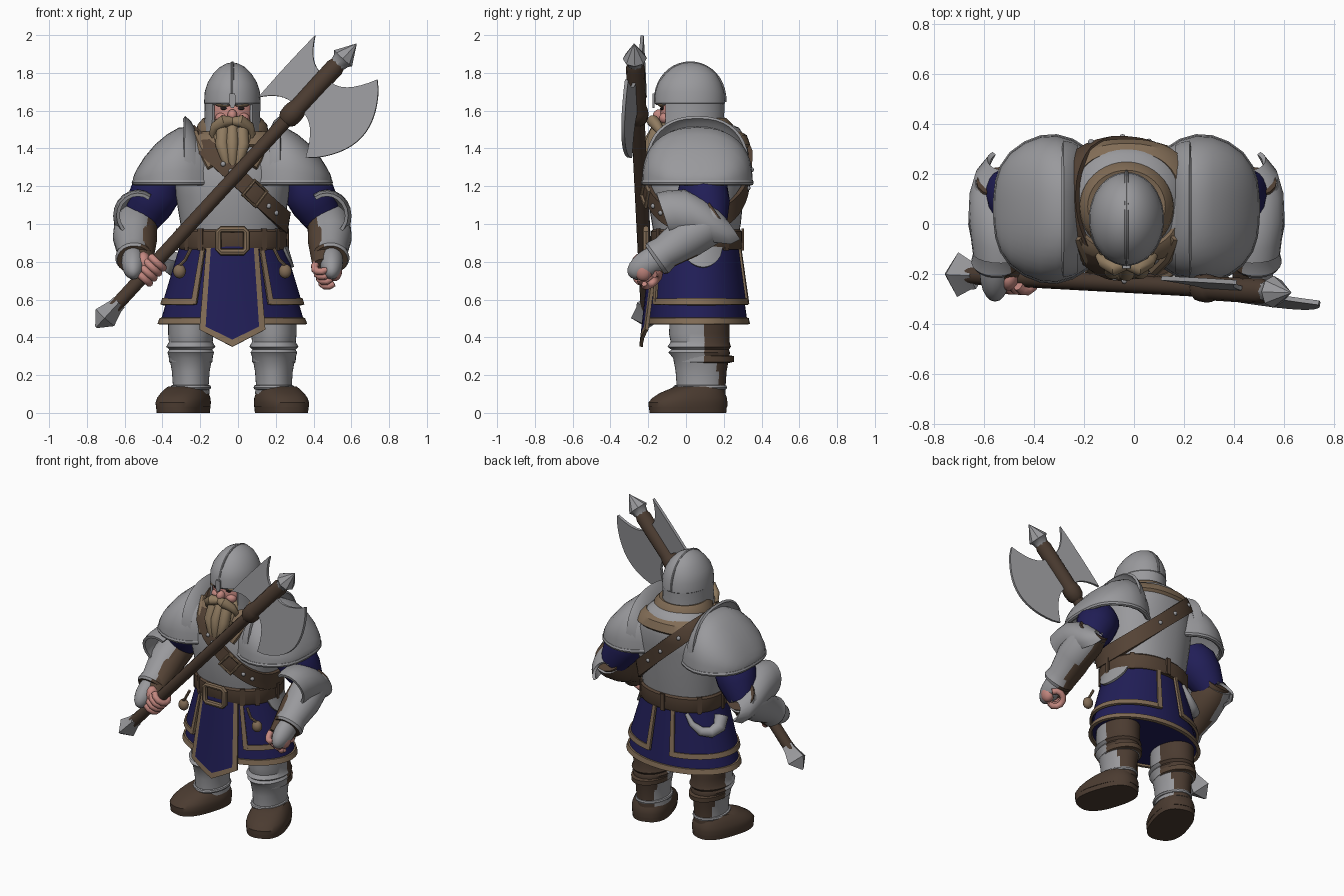
import bpy, bmesh
from math import sin, cos, pi, radians, copysign
from mathutils import Vector as V, Matrix
from mathutils.bvhtree import BVHTree

if "Cube" in bpy.data.objects:
    bpy.data.objects.remove(bpy.data.objects["Cube"])

CX = -0.03  # body centre line

def mat(name, r, g, b):
    m = bpy.data.materials.new(name)
    m.diffuse_color = (r, g, b, 1)
    m.use_nodes = True
    m.node_tree.nodes["Principled BSDF"].inputs["Base Color"].default_value = m.diffuse_color
    return m

STEEL = mat("steel grey", 0.32, 0.32, 0.335)
NAVY = mat("navy cloth", 0.015, 0.013, 0.095)
BROWN = mat("dark brown leather", 0.07, 0.044, 0.03)
BELT = mat("belt brown", 0.09, 0.056, 0.036)
TAN = mat("tan trim", 0.22, 0.15, 0.092)
HAIR = mat("beard blond", 0.28, 0.2, 0.118)
SKIN = mat("skin", 0.55, 0.245, 0.215)
DARK = mat("eye dark", 0.02, 0.015, 0.015)

def finish(name, bm, mats, rule=None):
    bmesh.ops.recalc_face_normals(bm, faces=bm.faces)
    mats = mats if isinstance(mats, list) else [mats]
    for f in bm.faces:
        if rule:
            f.material_index = rule(f.calc_center_median(), f.normal)
    me = bpy.data.meshes.new(name)
    bm.to_mesh(me)
    bm.free()
    for m in mats:
        me.materials.append(m)
    o = bpy.data.objects.new(name, me)
    bpy.context.collection.objects.link(o)
    return o

def grid(name, rows, mats, closed=True, caps=True, thick=0, rule=None, wrap=False):
    bm = bmesh.new()
    vs = [[bm.verts.new(p) for p in r] for r in rows]
    n = len(rows[0])
    for i in range(len(vs) - (0 if wrap else 1)):
        k = (i + 1) % len(vs)
        for j in range(n if closed else n - 1):
            bm.faces.new((vs[i][j], vs[i][(j + 1) % n], vs[k][(j + 1) % n], vs[k][j]))
    if closed and caps and not wrap:
        bm.faces.new(vs[0][::-1])
        bm.faces.new(vs[-1])
    o = finish(name, bm, mats, rule)
    if thick:
        m = o.modifiers.new("thickness", 'SOLIDIFY')
        m.thickness, m.offset = thick, 0
    return o

def ring(x, y, z, rx, ry, n=40, e=2.0, wave=0):
    out = []
    for i in range(n):
        a = 2 * pi * i / n
        c, s, w = cos(a), sin(a), 1 + wave * cos(10 * a)
        out.append(V((x + rx * w * copysign(abs(c) ** (2 / e), c), y + ry * w * copysign(abs(s) ** (2 / e), s), z)))
    return out

def loft(name, x, rows, mats, e=2.0, wave=0, rule=None, n=40):
    """rows: (z, y centre, x radius, y radius)"""
    return grid(name, [ring(x, cy, z, rx, ry, n, e, wave) for z, cy, rx, ry in rows], mats, rule=rule)

def sweep(name, pts, radii, mats, n=14, rule=None, wrap=False, ratio=1):
    pts = [V(p) for p in pts]
    radii = radii if isinstance(radii, list) else [radii] * len(pts)
    side, rows, N = None, [], len(pts)
    for i, p in enumerate(pts):
        a = pts[i - 1] if (i or wrap) else p
        b = pts[(i + 1) % N] if (i < N - 1 or wrap) else p
        t = (b - a).normalized()
        ref = side or (V((0, 1, 0)) if abs(t.y) < 0.9 else V((1, 0, 0)))
        side = (ref - t * ref.dot(t)).normalized()
        up = t.cross(side)
        rows.append([p + radii[i] * (side * ratio * cos(2 * pi * k / n) + up * sin(2 * pi * k / n)) for k in range(n)])
    return grid(name, rows, mats, rule=rule, wrap=wrap)

def ball(name, c, r, m, rx=0, seg=20):
    bm = bmesh.new()
    M = Matrix.Translation(c) @ Matrix.Rotation(radians(rx), 4, 'X') @ Matrix.Diagonal((*r, 1))
    bmesh.ops.create_uvsphere(bm, u_segments=seg, v_segments=seg // 2 + 2, radius=1, matrix=M)
    return finish(name, bm, m)

# torso cuirass, collar rings and neck
torso = loft("breastplate", CX, [(0.88, .055, .265, .215), (1.0, .055, .275, .235), (1.15, .05, .30, .255),
    (1.28, .06, .31, .26), (1.38, .08, .285, .25), (1.46, .10, .235, .215), (1.51, .11, .18, .17),
    (1.54, .10, .12, .11)], STEEL, e=2.2)
tree = BVHTree.FromPolygons([v.co for v in torso.data.vertices], [p.vertices for p in torso.data.polygons])
grid("collar_outer_band", [ring(CX, .09, z, rx, ry, 40, 2.4) for z, rx, ry in
     ((1.405, .268, .236), (1.42, .282, .25), (1.47, .25, .232), (1.49, .215, .198), (1.47, .2, .18))], TAN, caps=False)
grid("collar_inner_band", [ring(CX, .07, z, rx, ry, 40) for z, rx, ry in
     ((1.49, .19, .185), (1.525, .185, .178), (1.56, .155, .145), (1.55, .12, .11))], TAN, caps=False)
for s in (-1, 1):
    sweep("collar_front_strip", [(CX + s * .2, -.05, 1.48), (CX + s * .165, -.13, 1.40), (CX + s * .11, -.185, 1.30)], .024, TAN, 8)

# shoulder strap wrapped around the torso in a tilted plane
O, D, N = V((0.0, .055, 1.245)), V((.735, 0, -.675)), V((.675, 0, .735))
def strap_pt(a, w, off):
    d = D * cos(a) + V((0, -1, 0)) * sin(a)
    hit = tree.ray_cast(O + N * w, d)[0]
    return (hit or O + d * .3) + d * off
rows = [[strap_pt(2 * pi * i / 60, w, .016) for w in (-.047, -.023, 0, .023, .047)] for i in range(60)]
grid("shoulder_strap", rows, BELT, closed=False, wrap=True, thick=.022)
sweep("strap_buckle", [strap_pt(a, w, .035) for a, w in ((1.0, -.05), (1.3, -.05), (1.3, .05), (1.0, .05))], .011, TAN, 8, wrap=True)
for a in (.6, .8, 1.75, 1.95, 4.0, 4.5, 5.0):
    ball("strap_stud", strap_pt(a, 0, .026), (.014,) * 3, STEEL, seg=10)

# belt and buckle
loft("belt", CX, [(.865, .055, .28, .235), (.88, .055, .29, .243), (.96, .055, .288, .241), (.972, .055, .278, .23)], BELT, e=2.2)
sweep("belt_buckle", [(CX + x, -.212, .912 + z) for x, z in ((-.075, -.045), (-.06, -.06), (.06, -.06), (.075, -.045),
      (.075, .045), (.06, .06), (-.06, .06), (-.075, .045))], .018, TAN, 8, wrap=True)
for a in (-145, -125, -55, -35, 0, 40, 90, 140, 180):
    grid("belt_loop", [[V((CX + .293 * cos(radians(a + d)), .055 + .246 * sin(radians(a + d)), z)) for d in (-3, 0, 3)]
         for z in (.86, .975)], BELT, closed=False, thick=.012)

# layered skirt with trims
def sk(a, z, off=0):
    f = (.87 - z) / .40
    a = radians(a)
    return V((CX + (.265 + .12 * f + off) * cos(a), .055 + .01 * f + (.215 + .047 * f + off) * sin(a), z))
def skirt_band(name, a0, a1, zs, off, m, th):
    k = max(3, int(abs(a1 - a0) / 6))
    return grid(name, [[sk(a0 + (a1 - a0) * i / k, z, off) for i in range(k + 1)] for z in zs], m, closed=False, thick=th)
grid("under_skirt", [[sk(i * 9, z) for i in range(40)] for z in (.48, .6, .75, .88)], NAVY)
grid("under_skirt_hem", [[sk(i * 9, z, o) for i in range(40)] for z, o in
     ((.48, -.012), (.468, -.01), (.47, .012), (.503, .01), (.505, -.01))], TAN, caps=False)
for a0, a1 in ((-57, 76), (104, 237)):
    skirt_band("over_skirt_panel", a0, a1, (.58, .7, .87), .012, NAVY, .012)
    skirt_band("over_skirt_hem", a0, a1, (.572, .605), .02, TAN, .016)
    for a in (a0, a1):
        skirt_band("over_skirt_edge", a - 2.5, a + 2.5, (.575, .7, .87), .021, TAN, .016)

# front tabard: tan border chosen by position
def tab(u, v):
    hw = .135 + .038 * v
    zb = .35 + .09 * abs(u)
    return V((CX + u * hw, -.18 - .058 * v + .03 * u * u, .88 + (zb - .88) * v))
us = (-1, -.82, -.5, -.16, 0, .16, .5, .82, 1)
def tab_rule(c, n):
    v_low = .35 + .09 * abs(c.x - CX) / .17
    return 1 if abs(c.x - CX) > .82 * (.135 + .038 * (.88 - c.z) / .48) or c.z < v_low + .033 else 0
grid("tabard", [[tab(u, v) for u in us] for v in (0, .3, .6, .8, .93, 1)], [NAVY, TAN], closed=False, thick=.018, rule=tab_rule)

# head, face, beard, helmet
ball("head", (CX, -.01, 1.58), (.125, .13, .14), SKIN)
ball("nose", (CX, -.142, 1.575), (.026, .033, .032), SKIN)
for s in (-1, 1):
    ball("cheek", (CX + s * .055, -.11, 1.56), (.036, .032, .03), SKIN)
    ball("eye", (CX + s * .045, -.125, 1.612), (.02, .012, .009), DARK, seg=10)
    ball("eyebrow", (CX + s * .05, -.13, 1.63), (.04, .018, .01), HAIR, seg=12)
    sweep("moustache", [(CX, -.16, 1.545), (CX + s * .045, -.175, 1.545), (CX + s * .09, -.15, 1.515), (CX + s * .108, -.13, 1.475),
          (CX + s * .10, -.13, 1.45)], [.022, .033, .027, .016, .004], HAIR)
    sweep("beard_lock", [(CX + s * .05, -.15, 1.5), (CX + s * .055, -.185, 1.42), (CX + s * .035, -.195, 1.34), (CX + s * .02, -.2, 1.28)],
          [.035, .036, .026, .005], HAIR)
sweep("beard_middle_lock", [(CX, -.15, 1.51), (CX, -.195, 1.43), (CX, -.2, 1.34), (CX, -.2, 1.265)], [.03, .034, .027, .005], HAIR)
loft("beard", CX, [(1.565, -.02, .118, .09), (1.50, -.06, .122, .115), (1.42, -.09, .105, .10), (1.34, -.12, .078, .08),
    (1.29, -.14, .05, .055), (1.26, -.155, .012, .015)], HAIR, wave=.035, n=60)
loft("helmet_dome", CX, [(1.63, .02, .142, .178), (1.64, .02, .15, .187), (1.70, .02, .146, .183), (1.75, .02, .13, .165),
    (1.795, .025, .102, .135), (1.83, .025, .068, .095), (1.85, .025, .03, .045), (1.855, .025, .005, .01)], STEEL)
sweep("helmet_crest", [(CX, .022 - .185 * cos(a), 1.645 + .208 * sin(a) ** .92) for a in [pi * i / 20 for i in range(21)]], .008, STEEL, 8)
grid("helmet_nasal", [[V((CX + x, -.172, z)) for x in (-w, 0, w)] for z, w in ((1.69, .015), (1.64, .018), (1.615, .008))], STEEL, closed=False, thick=.012)
grid("helmet_cheek_and_neck_guard", [[V((CX + r * cos(radians(a)), .02 + (r + .035) * sin(radians(a)), z)) for a in range(-45, 226, 10)]
     for z, r in ((1.65, .142), (1.57, .141), (1.49, .146))], STEEL, closed=False, thick=.014)

# axe, laid out along its own axis
A, B = V((-.745, -.20, .46)), V((.63, -.275, 1.957))
T = (B - A).normalized()
NX = V((.737, 0, -.677))
def ax(t, n=0, y=0):
    return A + T * t + NX * n + V((0, y, 0))
sweep("axe_shaft", [ax(.1), ax(1.55)], .036, BROWN, 12)
sweep("axe_head_socket", [ax(t) for t in (1.47, 1.49, 1.53, 1.56, 1.58, 1.86, 1.89)], [.04, .054, .058, .054, .048, .05, .04], BROWN, 12)
sweep("axe_spike", [ax(t) for t in (1.84, 1.87, 1.91, 1.925, 2.03)], [.042, .04, .05, .064, .002], STEEL, 8)
sweep("axe_pommel", [ax(t) for t in (-.01, .06, .14, .17)], [.006, .066, .042, .04], STEEL, 4, ratio=1.35)
for s, bulge, reach, dlo, dhi in ((1, .145, .175, .165, .175), (-1, .004, .155, .10, .125)):
    rows = []
    for i in range(9):
        u = i / 8
        lo, hi = 1.57 - dlo * u ** 2.2, 1.79 + dhi * u ** 2.2
        rows.append([])
        for j in range(17):
            v = j / 16
            n = .035 + u * (reach + bulge * sin(pi * v) ** .8)
            rows[-1].append(ax(lo + (hi - lo) * v, s * n, -s * .2 * n))
    grid("axe_blade", rows, STEEL, closed=False, thick=.018)

# mirrored limbs and armour
for s in (-1, 1):
    def P(x, y, z):
        return V((CX + s * x, y, z))
    # pauldron shell, raised neck flange, rim and rivets
    secs = ((.15, .22, 1.45), (.22, .265, 1.505), (.28, .282, 1.50), (.34, .278, 1.465), (.40, .255, 1.415),
            (.455, .215, 1.35), (.49, .165, 1.295), (.508, .11, 1.26), (.515, .05, 1.24), (.516, .006, 1.225))
    def arc(x, ry, zt, zb=1.22, k=20):
        return [P(x, .06 - ry * copysign(abs(cos(pi * i / k)) ** .85, cos(pi * i / k)), zb + (zt - zb) * sin(pi * i / k) ** .8) for i in range(k + 1)]
    rows = [arc(*q) for q in secs]
    grid("pauldron", rows, STEEL, closed=False, thick=.022)
    sweep("pauldron_rim", [r[0] for r in rows[:-1]] + [r[-1] for r in rows[::-1]], .017, STEEL, 8)
    grid("pauldron_flange", [arc(.20, .25, 1.49, 1.28), arc(.225, .262, 1.54, 1.28), arc(.255, .268, 1.565, 1.28)], STEEL, closed=False, thick=.016)
    for y, x, z in ((-.2, .30, 1.33), (-.18, .37, 1.28), (.32, .31, 1.33)):
        ball("pauldron_rivet", P(x, y, z), (.016,) * 3, STEEL, seg=10)
    # arm
    sweep("sleeve", [P(.37, .07, 1.26), P(.395, .085, 1.19), P(.44, .11, 1.1), P(.49, .13, 1.0)], [.10, .135, .125, .09], NAVY, 20)
    sweep("forearm", [P(.50, .17, 1.05), P(.495, -.04, .90), P(.48, -.22, .77)], [.1, .095, .055], BELT, 16)
    sweep("vambrace", [P(.505, .16, 1.03), P(.51, .11, .995), P(.52, .0, .925), P(.52, -.11, .85), P(.52, -.15, .82), P(.52, -.165, .81)],
          [.10, .115, .113, .09, .1, .09], [STEEL, BELT], 24, rule=lambda c, n: 1 if s * n.x * .85 + n.z * .5 < -.2 else 0)
    # flared elbow plate: curved shell around the outer side of the elbow
    rows = [[P(.50 + r * sin(b), y - .04 * cos(b), z + r * 1.05 * cos(b)) for b in [radians(-35 + 18 * i) for i in range(11)]]
            for y, z, r in ((-.115, 1.045, .105), (-.06, 1.05, .112), (.03, 1.045, .122), (.12, 1.01, .118), (.20, .98, .095), (.25, .965, .05))]
    grid("elbow_guard", rows, STEEL, closed=False, thick=.018)
    ball("hand_plate", P(.525, -.19, .80), (.062, .135, .072), STEEL, 32)
    # gripping hand with curled fingers
    c = ax(.41) if s < 0 else V((.47, -.215, .745))
    g = T if s < 0 else V((-.35, -.6, .7)).normalized()
    e1 = V((s, 0, 0)) - g * (g.x * s)
    e1.normalize()
    e2 = g.cross(e1)
    ball("palm", c + e1 * .045, (.04, .05, .06), SKIN)
    for k in range(4):
        q = c + g * (.036 * k - .055)
        sweep("finger", [q + .05 * (e1 * cos(b) + e2 * sin(b)) for b in [pi * .2 + 1.45 * pi * i / 8 for i in range(9)]],
              [.02] * 8 + [.014], SKIN, 10)
    # leg, greave straps and boot
    lx = CX + s * .22
    loft("greave", lx, [(.10, .08, .10, .13), (.15, .08, .095, .13), (.22, .08, .10, .135), (.29, .08, .113, .148), (.32, .07, .124, .163),
        (.335, .075, .114, .152), (.35, .07, .13, .168), (.375, .075, .116, .156), (.42, .07, .12, .16), (.60, .075, .118, .155)],
        [STEEL, BROWN], rule=lambda c, n: 1 if c.y > (.17 if c.z < .3 else .10) else 0)
    loft("calf_strap", lx, [(.265, .09, .11, .14), (.27, .095, .115, .158), (.30, .095, .117, .16), (.305, .09, .11, .14)], [STEEL, BELT],
         rule=lambda c, n: 1 if c.y > .1 else 0)
    sweep("ankle_rim", ring(lx, .075, .135, .095, .13, 24), .013, STEEL, 8, wrap=True)
    boot = [loft("boot_sole", 0, [(0, 0, .122, .205), (.03, 0, .125, .208)], BROWN, e=2.6),
            loft("boot", 0, [(.03, 0, .128, .212), (.055, 0, .13, .213), (.08, .01, .126, .2), (.105, .025, .115, .175), (.125, .045, .104, .145),
                 (.14, .06, .09, .125)], BROWN, e=2.4)]
    for o in boot:
        o.data.transform(Matrix.Translation((CX + s * .26, .01, 0)) @ Matrix.Rotation(s * radians(18), 4, 'Z'))
    # belt pouches
    ball("belt_pouch", P(.28, -.15, .75), (.034, .03, .038), TAN)
    sweep("pouch_cord", [P(.22, -.17, .87), P(.25, -.175, .81), P(.28, -.155, .78)], .009, TAN, 8)

# hip plate on one side, drinking horn on the other
grid("hip_plate", [[sk(-20 + 55 * i / 12, .88 - d * .11 * sin(pi * i / 12) ** .6, .025) for i in range(13)] for d in (0, .5, 1)],
     STEEL, closed=False, thick=.016)
sweep("hip_horn", [sk(122, .86, .02), sk(128, .80, .03), sk(138, .755, .035), sk(150, .745, .04), sk(162, .77, .045), sk(170, .83, .04)],
      [.012, .02, .03, .036, .042, .045], STEEL, 12)

# bake modifiers and smooth
bpy.ops.object.select_all(action='SELECT')
bpy.context.view_layer.objects.active = torso
bpy.ops.object.convert(target='MESH')
bpy.ops.object.shade_smooth_by_angle(angle=radians(38))
